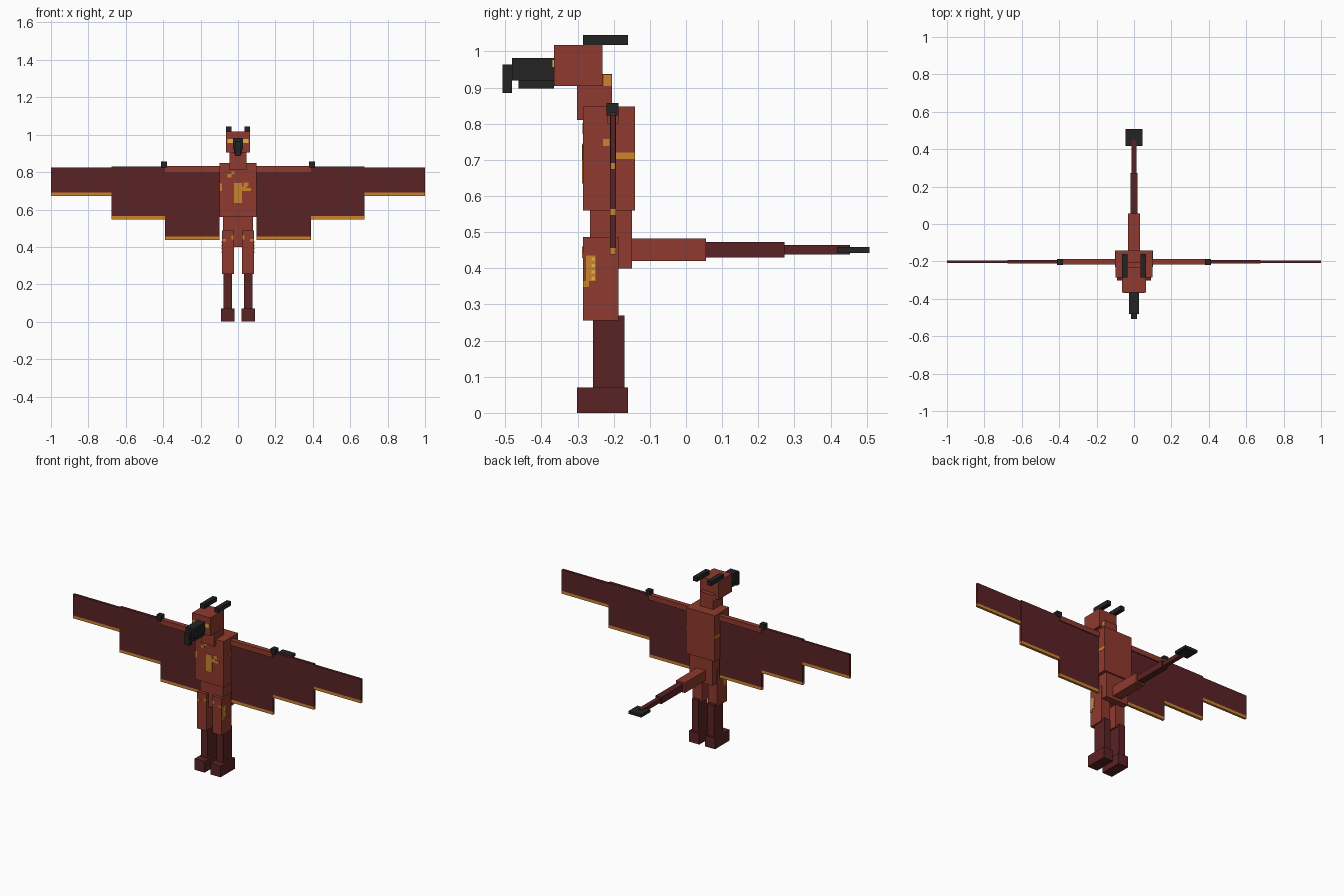
import bpy, bmesh


def material(name, rgb):
    lin = [(c / 255 / 12.92) if c < 11 else ((c / 255 + 0.055) / 1.055) ** 2.4 for c in rgb]
    m = bpy.data.materials.new(name)
    m.diffuse_color = (*lin, 1)
    return m


RUST = material("rust_red", (143, 58, 46))
MAROON = material("dark_maroon", (90, 34, 36))
BLACK = material("charcoal", (35, 35, 36))
GOLD = material("gold", (203, 131, 45))
PALE = material("pale_gold", (226, 180, 75))


def box(name, x, y, z, mat):
    """Axis-aligned box from its (min, max) ranges."""
    bm = bmesh.new()
    bmesh.ops.create_cube(bm, size=1)
    for v in bm.verts:
        v.co = [(r[0] + r[1]) / 2 + c * (r[1] - r[0]) for c, r in zip(v.co, (x, y, z))]
    me = bpy.data.meshes.new(name)
    bm.to_mesh(me)
    bm.free()
    me.materials.append(mat)
    ob = bpy.data.objects.new(name, me)
    bpy.context.collection.objects.link(ob)
    return ob


def pair(name, x, y, z, mat):
    """The same box on the right and, mirrored, on the left."""
    box(name + "_right", x, y, z, mat)
    box(name + "_left", (-x[1], -x[0]), y, z, mat)


# Body, neck and head
box("torso", (-0.1, 0.1), (-0.285, -0.141), (0.56, 0.848), RUST)
box("hips", (-0.08, 0.08), (-0.265, -0.15), (0.4, 0.56), RUST)
box("neck", (-0.045, 0.045), (-0.302, -0.205), (0.81, 0.938), RUST)
box("head", (-0.063, 0.063), (-0.365, -0.231), (0.904, 1.018), RUST)

# Beak, horns and eyes
box("upper_beak", (-0.027, 0.027), (-0.481, -0.365), (0.92, 0.982), BLACK)
box("lower_beak", (-0.021, 0.021), (-0.463, -0.365), (0.897, 0.92), BLACK)
box("beak_hook", (-0.017, 0.017), (-0.508, -0.481), (0.885, 0.964), BLACK)
pair("horn", (0.035, 0.063), (-0.285, -0.16), (1.018, 1.045), BLACK)
pair("eye", (0.028, 0.056), (-0.37, -0.365), (0.955, 0.978), PALE)

# Legs
pair("thigh", (0.021, 0.085), (-0.285, -0.187), (0.255, 0.487), RUST)
pair("shin", (0.032, 0.077), (-0.257, -0.17), (0.07, 0.27), MAROON)
pair("foot", (0.02, 0.09), (-0.302, -0.16), (0, 0.07), MAROON)

# Tail
box("tail_base", (-0.031, 0.031), (-0.15, 0.056), (0.42, 0.483), RUST)
box("tail_middle", (-0.02, 0.02), (0.056, 0.273), (0.43, 0.473), MAROON)
box("tail_end", (-0.013, 0.013), (0.273, 0.453), (0.438, 0.464), MAROON)
box("tail_tip", (-0.045, 0.045), (0.418, 0.508), (0.442, 0.459), BLACK)

# Wings: stepped panels, each with a gold lower edge
panels = [
    ("inner", 0.098, 0.39, 0.438, 0.8, 0.008),
    ("middle", 0.39, 0.675, 0.546, 0.831, 0.0085),
    ("outer", 0.675, 1.0, 0.673, 0.824, 0.0075),
]
for part, x0, x1, z0, z1, t in panels:
    y = (-0.202 - t, -0.202 + t)
    pair(part + "_wing", (x0, x1), y, (z0 + 0.018, z1), MAROON)
    pair(part + "_wing_edge", (x0, x1), y, (z0, z0 + 0.018), GOLD)
pair("wing_arm", (0.095, 0.39), (-0.217, -0.187), (0.8, 0.832), RUST)
pair("wing_claw", (0.38, 0.413), (-0.22, -0.187), (0.822, 0.857), BLACK)

# Gold chest markings: (x range, z range)
front = (-0.288, -0.284)
box("chest_plate", (-0.022, 0.021), front, (0.635, 0.742), GOLD)
for i, (x, z) in enumerate([
    ((0.021, 0.045), (0.7, 0.722)), ((0.045, 0.07), (0.7, 0.715)),
    ((0.03, 0.055), (0.722, 0.745)), ((-0.1, -0.085), (0.7, 0.74)),
    ((-0.055, -0.035), (0.772, 0.79)), ((-0.035, -0.02), (0.79, 0.802)),
    ((0.025, 0.045), (0.82, 0.838)),
]):
    box(f"chest_mark_{i}", x, (-0.2865, -0.284), z, GOLD)

# Flank, neck and thigh markings
for i, (y, z) in enumerate([((-0.196, -0.141), (0.702, 0.72)),
                            ((-0.23, -0.212), (0.738, 0.758))]):
    pair(f"flank_mark_{i}", (0.099, 0.1015), y, z, GOLD)
pair("neck_mark", (0.044, 0.0465), (-0.228, -0.206), (0.904, 0.934), GOLD)
pair("thigh_mark", (0.084, 0.0865), (-0.277, -0.25), (0.365, 0.435), GOLD)
pair("thigh_low_mark", (0.084, 0.0865), (-0.285, -0.268), (0.348, 0.365), GOLD)
for i in range(4):
    z = 0.367 + i * 0.018
    pair(f"thigh_speck_{i}", (0.085, 0.0875), (-0.262, -0.252), (z, z + 0.009), PALE)
pair("thigh_front_mark", (0.065, 0.084), (-0.287, -0.284), (0.428, 0.443), GOLD)
pair("thigh_inner_mark", (0.021, 0.034), (-0.287, -0.284), (0.44, 0.46), GOLD)
